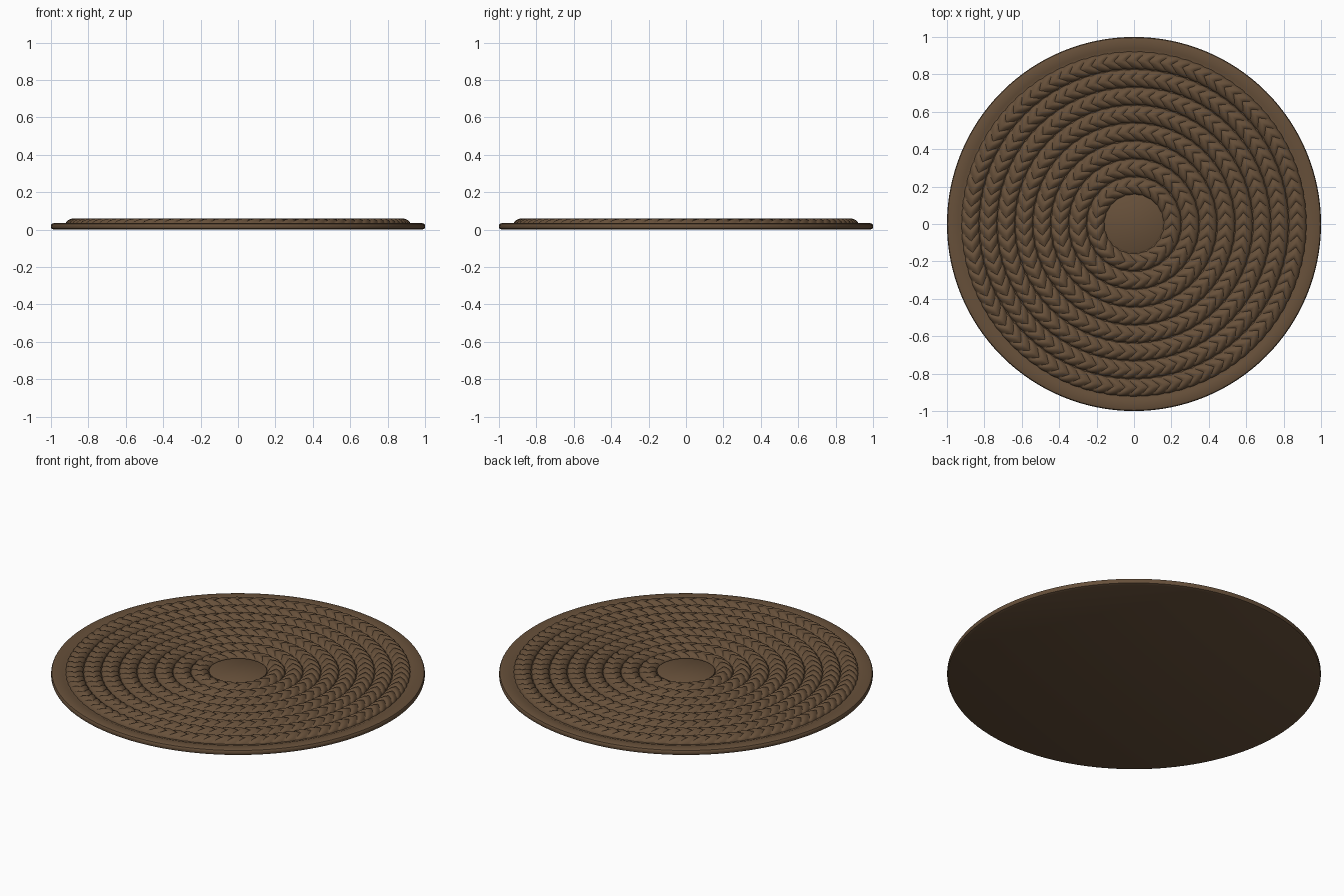
import bpy, math

if "Cube" in bpy.data.objects:
    bpy.data.objects.remove(bpy.data.objects["Cube"])

mat = bpy.data.materials.new("brown jute")
mat.diffuse_color = (0.135, 0.08, 0.042, 1)
mat.use_nodes = True
mat.node_tree.nodes["Principled BSDF"].inputs["Base Color"].default_value = mat.diffuse_color


def add_mesh(name, verts, faces, angle):
    me = bpy.data.meshes.new(name)
    me.from_pydata(verts, [], faces)
    me.materials.append(mat)
    ob = bpy.data.objects.new(name, me)
    bpy.context.collection.objects.link(ob)
    bpy.ops.object.select_all(action='DESELECT')
    ob.select_set(True)
    bpy.context.view_layer.objects.active = ob
    bpy.ops.object.shade_smooth_by_angle(angle=math.radians(angle))
    return ob


def lathe(name, profile, n=128):
    # profile runs from the bottom outwards and back to the top
    verts, faces, m = [], [], len(profile)
    for i in range(n):
        a = 2 * math.pi * i / n
        verts += [(r * math.cos(a), r * math.sin(a), z) for r, z in profile]
    for i in range(n):
        j = (i + 1) % n
        faces += [(i*m + k, j*m + k, j*m + k + 1, i*m + k + 1) for k in range(m - 1)]
    faces.append([i * m for i in reversed(range(n))])
    faces.append([i * m + m - 1 for i in range(n)])
    return add_mesh(name, verts, faces, 35)


# backing disc with rounded edge and a shallow groove inside the border
lathe("mat_base", [(0.985, 0), (0.997, 0.005), (1, 0.012), (1, 0.024), (0.996, 0.031),
                   (0.985, 0.035), (0.94, 0.035), (0.93, 0.031), (0.92, 0.031)])

# flat middle button
lathe("centre_disc", [(0.155, 0.02), (0.155, 0.038), (0.148, 0.042)], 64)

# braided rings: half round ropes with overlapping chevron strands
RINGS, FIRST, STEP, HALF = 8, 0.205, 0.0957, 0.0485
PER, ACROSS, PITCH = 7, 12, 0.062
for ring in range(RINGS):
    radius = FIRST + STEP * ring
    lobes = round(2 * math.pi * radius / PITCH)
    n, m = lobes * PER, ACROSS + 1
    verts, faces = [], []
    for i in range(n):
        for k in range(m):
            v = -math.cos(math.pi * k / ACROSS)
            # strand steps lean back from the ridge on both sides
            t = (i % PER) / (PER - 1)
            back = 0.75 * abs(v)
            a = 2 * math.pi * (i // PER + 0.96 * t + 0.02 - back) / lobes
            bump = math.sin(math.pi * (0.12 + 0.80 * t ** 0.8))
            arch = math.sqrt(max(0, 1 - v * v))
            z = 0.026 + arch * (0.021 + 0.013 * bump)
            r = radius + HALF * v * (0.9 + 0.1 * bump)
            verts.append((r * math.cos(a), r * math.sin(a), z))
    for i in range(n):
        j = (i + 1) % n
        faces += [(i*m + k, i*m + k + 1, j*m + k + 1, j*m + k) for k in range(ACROSS)]
    add_mesh(f"braid_ring_{ring + 1}", verts, faces, 50)
